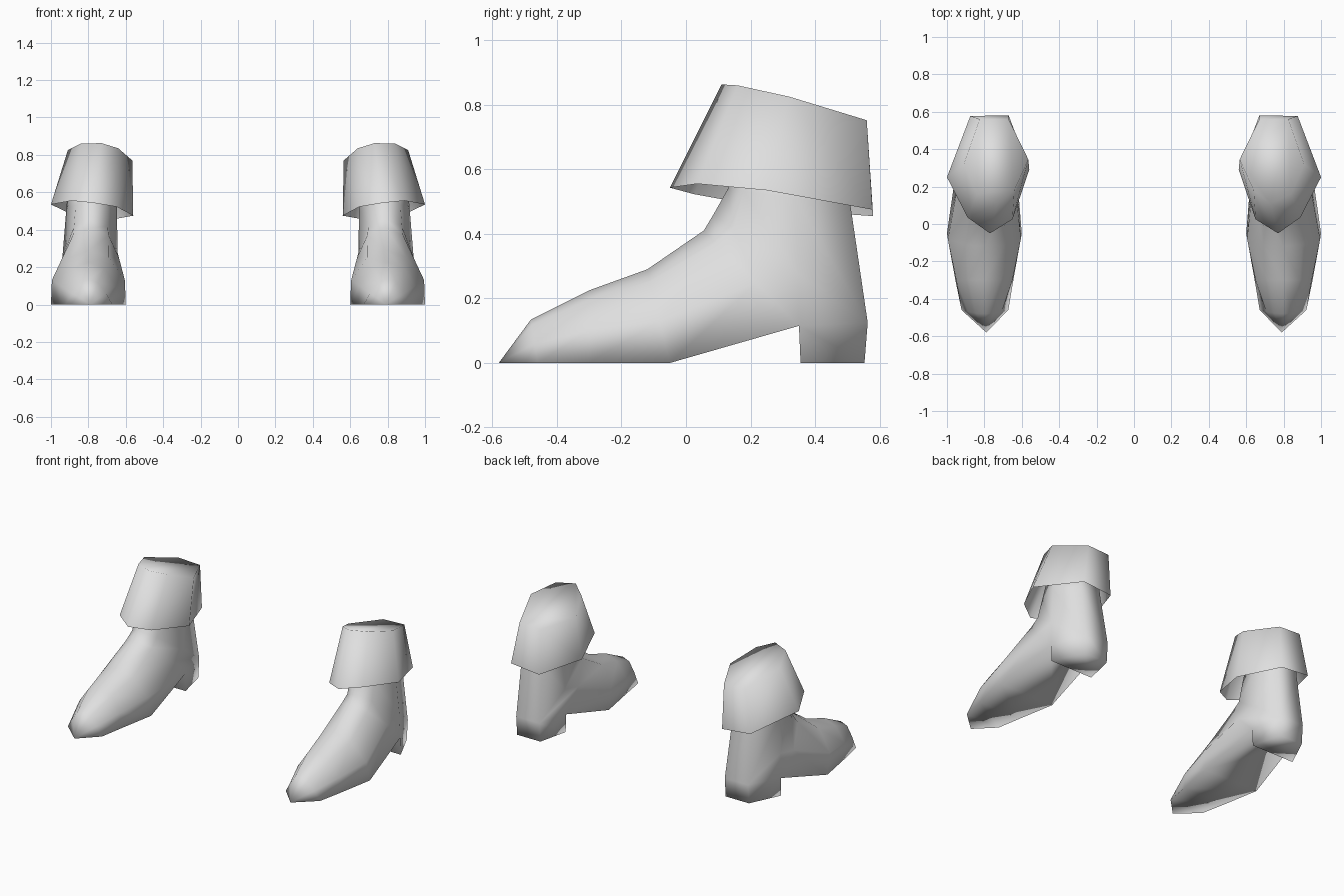
import bpy, bmesh
from mathutils import Vector

if "Cube" in bpy.data.objects:
    bpy.data.objects.remove(bpy.data.objects["Cube"])

grey = bpy.data.materials.new("light_grey")
grey.diffuse_color = (0.74, 0.74, 0.74, 1)
grey.use_nodes = True
grey.node_tree.nodes["Principled BSDF"].inputs["Base Color"].default_value = grey.diffuse_color


def bridge(bm, a, b):
    """Join two closed rings of equal length and return the new faces."""
    n = len(a)
    return [bm.faces.new((a[i], a[(i + 1) % n], b[(i + 1) % n], b[i])) for i in range(n)]


def finish(bm, name, inside_out):
    """Smooth the part, orient it and mirror it to the other foot."""
    bmesh.ops.recalc_face_normals(bm, faces=bm.faces)
    bm.normal_update()
    if inside_out(bm):
        bmesh.ops.reverse_faces(bm, faces=bm.faces)
    for f in bm.faces:
        f.smooth = True
    mesh = bpy.data.meshes.new(name)
    bm.to_mesh(mesh)
    bm.free()
    mesh.materials.append(grey)
    ob = bpy.data.objects.new(name, mesh)
    bpy.context.collection.objects.link(ob)
    mod = ob.modifiers.new("other_foot", 'MIRROR')
    mod.use_mirror_merge = False


# Boot: sections fanning from toe to leg
# (sole or back y, z), (instep or front y, z), then (centre x, half width) low / middle / high
sections = [
    ((-0.46, 0.00), (-0.48, 0.135), (0.797, 0.125), (0.797, 0.09), (0.797, 0.048)),
    ((-0.30, 0.00), (-0.30, 0.225), (0.80, 0.155), (0.80, 0.15), (0.80, 0.085)),
    ((-0.05, 0.00), (-0.12, 0.29), (0.80, 0.20), (0.80, 0.195), (0.795, 0.105)),
    ((0.35, 0.115), (0.055, 0.41), (0.787, 0.155), (0.788, 0.152), (0.787, 0.095)),
    ((0.563, 0.125), (0.085, 0.46), (0.763, 0.085), (0.79, 0.147), (0.787, 0.09)),
    ((0.51, 0.485), (0.13, 0.54), (0.770, 0.075), (0.783, 0.135), (0.783, 0.085)),
    ((0.50, 0.60), (0.17, 0.63), (0.770, 0.075), (0.78, 0.13), (0.78, 0.085)),
]
bm = bmesh.new()
rings = []
for low, high, l, m, h in sections:
    low, high = Vector(low), Vector(high)
    ring = []
    for (cx, w), s, t in ((l, -1, 0), (l, 1, 0), (m, 1, 0.45), (h, 1, 0.87),
                          (h, 0, 1), (h, -1, 0.87), (m, -1, 0.45)):
        p = low.lerp(high, t)
        ring.append(bm.verts.new((cx + s * w, p.x, p.y)))
    rings.append(ring)
strips = [bridge(bm, a, b) for a, b in zip(rings, rings[1:])]

# Pointed toe
tip = bm.verts.new((0.79, -0.58, 0))
n = len(rings[0])
for i in range(n):
    bm.faces.new((tip, rings[0][(i + 1) % n], rings[0][i]))
bm.faces.new(rings[-1])

# Heel block, pulled down from the sole behind the arch
heel = strips[3][0]
out = bmesh.ops.extrude_face_region(bm, geom=[heel])
for v in out["geom"]:
    if isinstance(v, bmesh.types.BMVert):
        v.co.z = 0
        v.co.y += 0.005 if v.co.y < 0.45 else -0.01
if heel.is_valid:
    bm.faces.remove(heel)
finish(bm, "boot", lambda b: b.calc_volume(signed=True) < 0)

# Cuff: flared band with a sloping closed top and an open hem
hem = [(1.0, 0.25, 0.535), (0.89, 0.035, 0.555), (0.77, -0.05, 0.543), (0.65, 0.025, 0.523),
       (0.56, 0.29, 0.475), (0.67, 0.58, 0.455), (0.875, 0.578, 0.475)]
rim = [(0.91, 0.32, 0.825), (0.84, 0.16, 0.86), (0.73, 0.11, 0.863), (0.64, 0.18, 0.835),
       (0.565, 0.345, 0.77), (0.67, 0.56, 0.745), (0.825, 0.56, 0.752)]
bm = bmesh.new()
bottom = [bm.verts.new(p) for p in hem]
top = [bm.verts.new(p) for p in rim]
bridge(bm, bottom, top)
bm.faces.new(top)
finish(bm, "cuff", lambda b: max(b.faces, key=lambda f: (len(f.verts), f.calc_area())).normal.z < 0)
